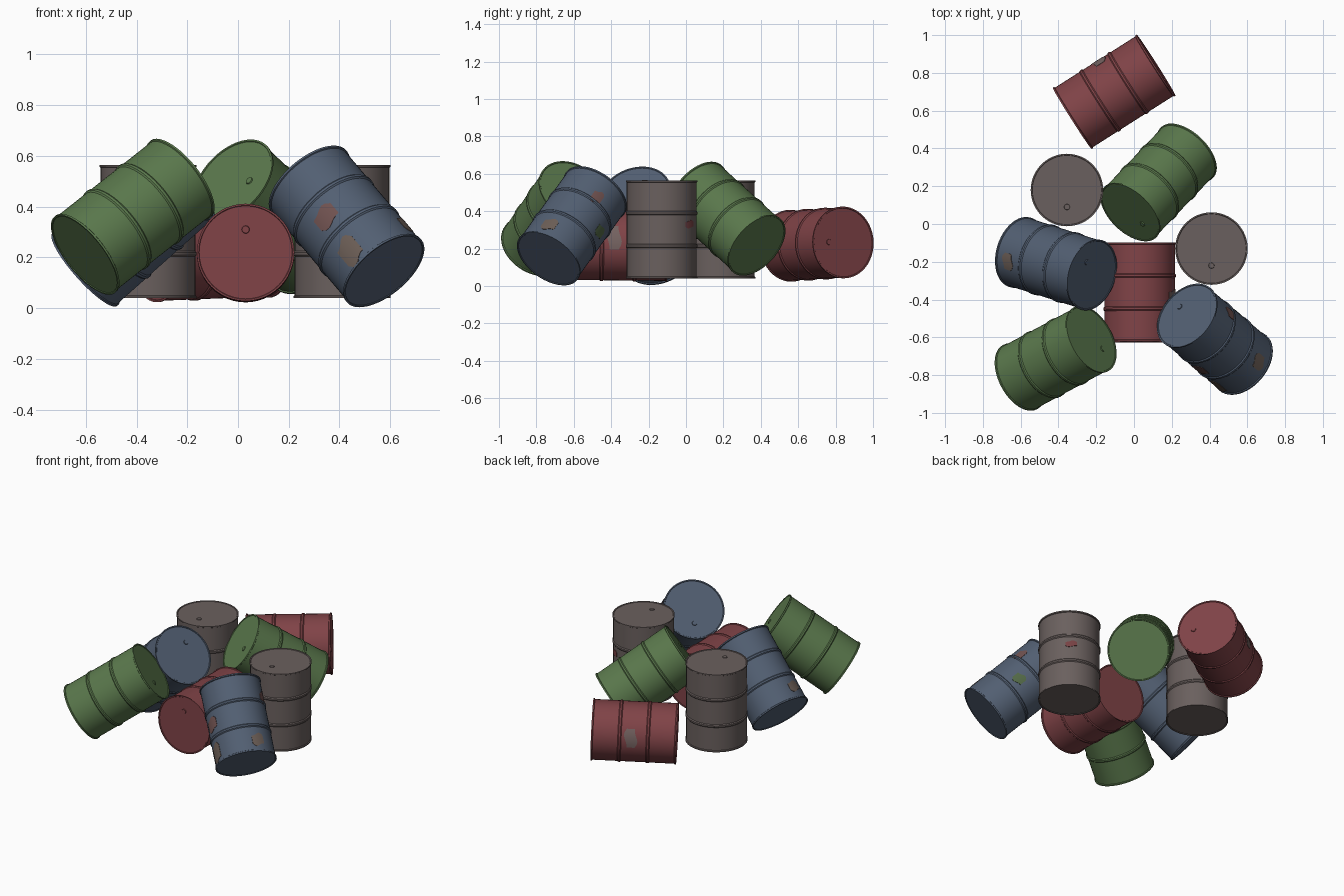
import bpy, bmesh, math
from mathutils import Vector

if "Cube" in bpy.data.objects:
    bpy.data.objects.remove(bpy.data.objects["Cube"])

R, H, SEG = 0.187, 0.526, 48   # body radius, drum height, sides


def srgb(r, g, b):
    def f(c):
        c /= 255
        return c / 12.92 if c < 0.04045 else ((c + 0.055) / 1.055) ** 2.4
    return (f(r), f(g), f(b), 1)


MATS = {}
for name, col in {"green paint": (90, 120, 76), "blue paint": (82, 95, 114),
                  "red paint": (128, 67, 71), "grey paint": (106, 96, 94),
                  "rust": (112, 82, 80), "tan rust": (108, 94, 86),
                  "worn grey": (116, 98, 96), "worn red": (120, 66, 68),
                  "worn green": (82, 104, 70)}.items():
    m = bpy.data.materials.new(name)
    m.diffuse_color = srgb(*col)
    m.use_nodes = True
    m.node_tree.nodes["Principled BSDF"].inputs["Base Color"].default_value = m.diffuse_color
    MATS[name] = m


def finish(bm, name, mat, matrix):
    bmesh.ops.recalc_face_normals(bm, faces=bm.faces)
    me = bpy.data.meshes.new(name)
    bm.to_mesh(me)
    bm.free()
    ob = bpy.data.objects.new(name, me)
    bpy.context.collection.objects.link(ob)
    me.materials.append(MATS[mat])
    ob.matrix_world = matrix
    bpy.ops.object.select_all(action='DESELECT')
    ob.select_set(True)
    bpy.context.view_layer.objects.active = ob
    bpy.ops.object.shade_smooth_by_angle(angle=math.radians(30))
    return ob


def drum_profile():
    h = H / 2
    rim = R + 0.005
    pts = [(0, -h + .003), (R - .004, -h + .003), (R - .002, -h), (rim, -h),
           (rim, -h + .008), (R, -h + .011)]
    for z in (-H / 6, H / 6):               # two rolling hoops
        pts += [(R, z - .011), (rim, z - .005), (rim, z + .005), (R, z + .011)]
    return pts + [(r, -z) for r, z in reversed(pts[:6])]


def drum(name, mat, centre, up, bung_dir=(0, -1, 0)):
    q = Vector(up).to_track_quat('Z', 'Y')
    matrix = q.to_matrix().to_4x4()
    matrix.translation = Vector(centre)
    bm = bmesh.new()
    vs = [bm.verts.new((r, 0, z)) for r, z in drum_profile()]
    es = [bm.edges.new(p) for p in zip(vs, vs[1:])]
    bmesh.ops.spin(bm, geom=vs + es, axis=(0, 0, 1), cent=(0, 0, 0),
                   angle=2 * math.pi, steps=SEG)
    bmesh.ops.remove_doubles(bm, verts=bm.verts, dist=1e-5)
    finish(bm, name, mat, matrix)
    # small filler cap on the lid
    d = q.inverted() @ Vector(bung_dir)
    d.z = 0
    d = d.normalized() * 0.09
    bm = bmesh.new()
    bmesh.ops.create_cone(bm, cap_ends=True, segments=12, radius1=.016,
                          radius2=.014, depth=.005)
    bmesh.ops.translate(bm, verts=bm.verts, vec=(d.x, d.y, H / 2 - .001))
    finish(bm, name + "_filler_cap", mat, matrix)
    return matrix


def patch(matrix, name, mat, origin, direction, width, height):
    """Thin worn plate where a sight line first meets the drum's side."""
    inv = matrix.inverted()
    o, d = inv @ Vector(origin), inv.to_3x3() @ Vector(direction)
    a = d.x ** 2 + d.y ** 2
    b = o.x * d.x + o.y * d.y
    c = o.x ** 2 + o.y ** 2 - R ** 2
    p = o + d * ((-b - math.sqrt(max(b * b - a * c, 0))) / a)
    mid = math.atan2(p.y, p.x)
    bm = bmesh.new()
    n, rows = 6, []
    for i in range(n + 1):
        t = i / n * 2 - 1
        ang = mid + t * width / 2 / R
        hh = height / 2 * (1 - 0.35 * t * t)
        skew = 0.1 * height * math.sin(3 * t)
        rows.append([bm.verts.new((r * math.cos(ang), r * math.sin(ang), p.z + skew + s * hh))
                     for r, s in ((R - .002, -1), (R + .002, -1), (R + .002, 1), (R - .002, 1))])
    for u, v in zip(rows, rows[1:]):
        for k in range(4):
            bm.faces.new((u[k], u[(k + 1) % 4], v[(k + 1) % 4], v[k]))
    bm.faces.new(rows[0])
    bm.faces.new(rows[-1])
    finish(bm, name, mat, matrix)


# standing drums
drum("standing_drum_left", "grey paint", (-.355, .18, .302), (0, 0, 1))
g2 = drum("standing_drum_right", "grey paint", (.41, -.13, .302), (0, 0, 1))
# lying drums
r1 = drum("lying_drum_back", "red paint", (-.105, .70, .224), (.445, .283, .018))
r2 = drum("lying_drum_front", "red paint", (.03, -.362, .217), (0, -1, .01), (0, 0, 1))
# leaning drums
drum("leaning_green_drum_front", "green paint", (-.415, -.71, .36), (.38, .203, .30), (.6, -.4, -.3))
drum("leaning_green_drum_back", "green paint", (.13, .22, .36), (-.305, -.32, .29), (1, -1, 0))
b1 = drum("leaning_blue_drum_right", "blue paint", (.428, -.61, .322), (-.295, .25, .35), (-1, 1, 0))
b2 = drum("leaning_blue_drum_left", "blue paint", (-.413, -.21, .322), (.38, -.12, .338), (-1, 1, 0))

# worn paint patches
FRONT, RIGHT, TOP = (0, 1, 0), (-1, 0, 0), (0, 0, -1)
patch(b1, "rust_patch_upper", "rust", (.345, -2, .36), FRONT, .10, .085)
patch(b1, "rust_patch_lower", "tan rust", (.44, -2, .225), FRONT, .09, .12)
patch(b1, "rust_patch_side", "tan rust", (2, -.73, .33), RIGHT, .08, .08)
patch(b1, "rust_patch_high", "rust", (2, -.475, .475), RIGHT, .06, .08)
patch(b1, "green_patch", "worn green", (2, -.46, .29), RIGHT, .07, .07)
patch(b2, "rust_patch_left", "tan rust", (-.67, -.20, 2), TOP, .09, .07)
patch(r1, "grey_patch_back", "worn grey", (-1.17, 2.39, .26), (.54, -.84, 0), .12, .075)
patch(r2, "grey_patch_front", "worn grey", (2, -.385, .26), RIGHT, .13, .075)
patch(g2, "red_patch", "worn red", (2, .02, .33), RIGHT, .07, .04)
